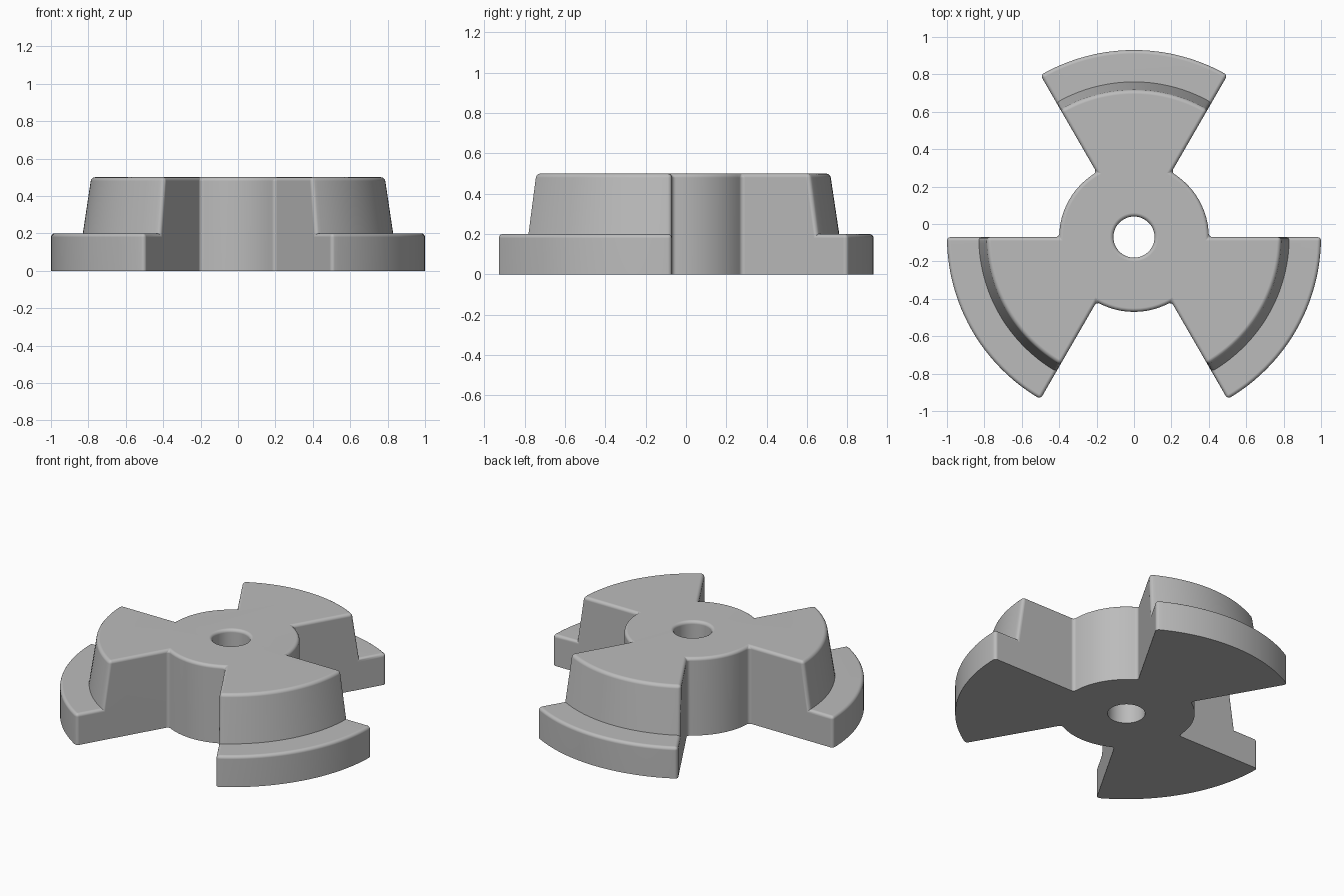
import bpy, bmesh
from math import sin, cos, pi, radians

cube = bpy.data.objects.get("Cube")
if cube:
    bpy.data.objects.remove(cube, do_unlink=True)

CENTRE_Y = -0.07
HUB_R, BORE_R, FILLET = 0.40, 0.11, 0.02
RIM_R, STEP_R, TOP_R = 1.0, 0.83, 0.785
RIM_H, TOP_H = 0.20, 0.50

grey = bpy.data.materials.new("plain grey")
grey.use_nodes = True
colour = (0.5, 0.5, 0.5, 1)
grey.diffuse_color = colour
grey.node_tree.nodes["Principled BSDF"].inputs["Base Color"].default_value = colour


def add_object(name, bm):
    bmesh.ops.recalc_face_normals(bm, faces=bm.faces[:])
    mesh = bpy.data.meshes.new(name)
    bm.to_mesh(mesh)
    bm.free()
    mesh.materials.append(grey)
    obj = bpy.data.objects.new(name, mesh)
    bpy.context.collection.objects.link(obj)
    return obj


def arc(bm, radius, z, start, sweep, steps):
    angles = [radians(start + sweep * i / steps) for i in range(steps + 1)]
    return [bm.verts.new((radius * cos(a), CENTRE_Y + radius * sin(a), z)) for a in angles]


def strip(bm, low, high):
    for i in range(len(low) - 1):
        bm.faces.new((low[i], low[i + 1], high[i + 1], high[i]))


# Three stepped arms joined by arcs of the hub
bm = bmesh.new()
arms, hubs = [], []
for k in range(3):
    start = 60 + 120 * k
    levels = ((RIM_R, 0), (RIM_R, RIM_H), (STEP_R, RIM_H), (TOP_R, TOP_H))
    arms.append([arc(bm, r, z, start, 60, 24) for r, z in levels])
    hubs.append([arc(bm, HUB_R, z, start + 60, 60, 12) for z in (0, TOP_H)])

bottom, top = [], []
for k in range(3):
    base, lip, step, crown = arms[k]
    strip(bm, base, lip)
    strip(bm, step, crown)
    bm.faces.new(lip + step[::-1])
    strip(bm, *hubs[k])
    # Flat radial sides of the arm
    for hub, end in ((hubs[k - 1], -1), (hubs[k], 0)):
        i = 0 if end == -1 else -1
        bm.faces.new([hub[0][end]] + [ring[i] for ring in arms[k]] + [hub[1][end]])
    bottom += base + hubs[k][0]
    top += crown + hubs[k][1]
bm.faces.new(bottom)
bm.faces.new(top)
bmesh.ops.recalc_face_normals(bm, faces=bm.faces[:])

# Round the outer edges and the upright inner corners; leave the underside sharp
rounded = []
for e in bm.edges:
    a, b = e.verts
    angle = e.calc_face_angle_signed()
    upright = abs(a.co.z - b.co.z) > 0.1
    if max(a.co.z, b.co.z) > 0.01 and (angle > 0.5 or (upright and angle < -0.5)):
        rounded.append(e)
bmesh.ops.bevel(bm, geom=rounded, offset=FILLET, offset_type='OFFSET',
                segments=4, profile=0.5, affect='EDGES')
body = add_object("three_arm_hub", bm)

# Bore cutter with a rounded mouth
bm = bmesh.new()
profile = [(BORE_R, -0.1)]
for i in range(5):
    t = pi / 2 * i / 4
    profile.append((BORE_R + FILLET * (1 - cos(t)), TOP_H - FILLET * (1 - sin(t))))
profile.append((BORE_R + FILLET, TOP_H + 0.1))
rings = [arc(bm, r, z, 0, 352.5, 47) for r, z in profile]
for low, high in zip(rings, rings[1:]):
    strip(bm, low + low[:1], high + high[:1])
bm.faces.new(rings[0])
bm.faces.new(rings[-1])
cutter = add_object("bore_cutter", bm)
cutter.hide_render = True

cut = body.modifiers.new("bore", 'BOOLEAN')
cut.operation = 'DIFFERENCE'
cut.solver = 'EXACT'
cut.object = cutter
bpy.ops.object.select_all(action='DESELECT')
bpy.context.view_layer.objects.active = body
body.select_set(True)
bpy.ops.object.modifier_apply(modifier=cut.name)
bpy.data.objects.remove(cutter, do_unlink=True)

# Smooth shading with flat-looking large faces
bpy.ops.object.shade_smooth_by_angle(angle=radians(35))
weighted = body.modifiers.new("weighted_normals", 'WEIGHTED_NORMAL')
weighted.keep_sharp = True
